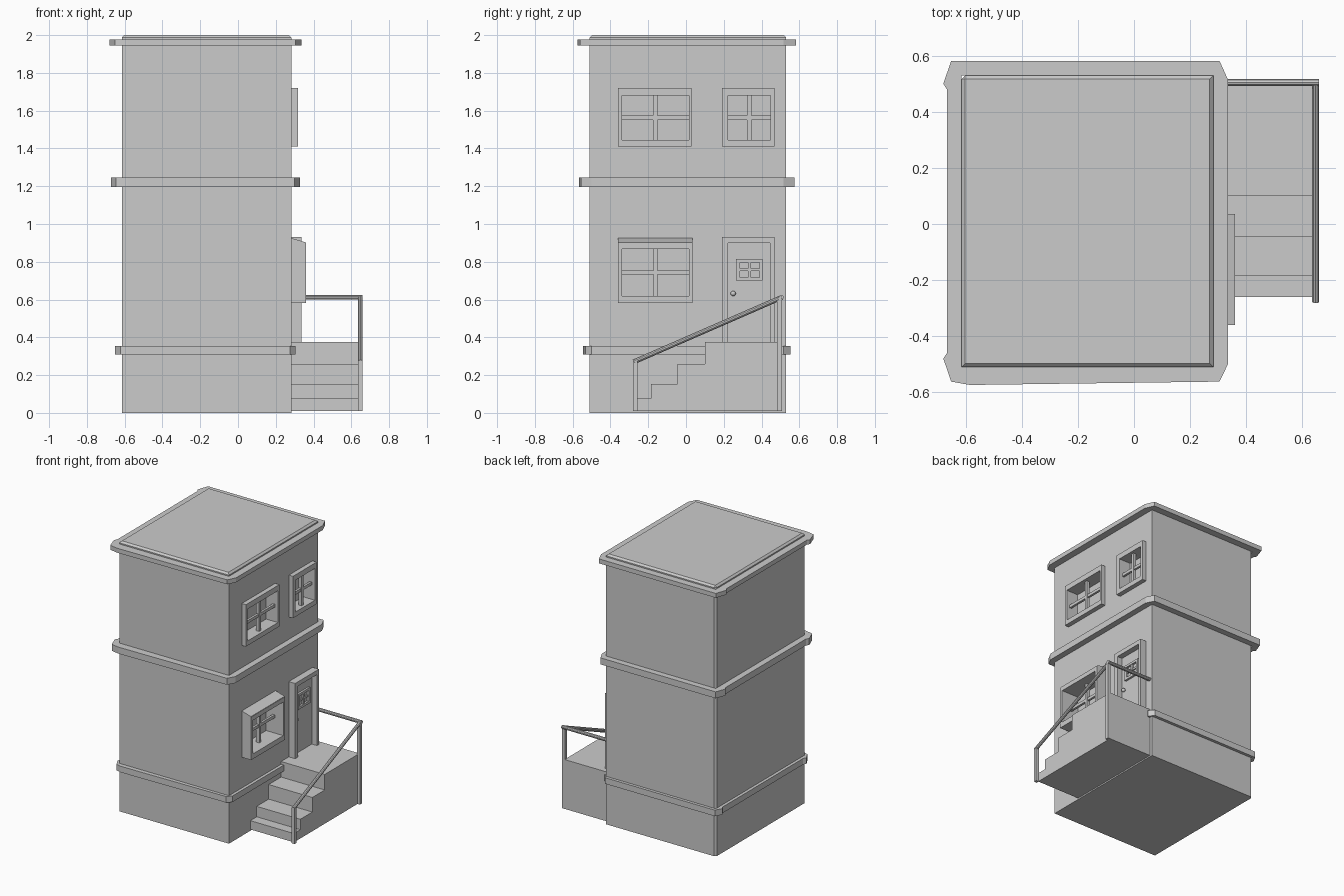
import bpy, bmesh
from mathutils import Vector

if "Cube" in bpy.data.objects:
    bpy.data.objects.remove(bpy.data.objects["Cube"])

X0, X1, Y0, Y1 = -0.615, 0.283, -0.51, 0.53   # house footprint


def finish(name, bm):
    bmesh.ops.recalc_face_normals(bm, faces=bm.faces)
    me = bpy.data.meshes.new(name)
    bm.to_mesh(me)
    bm.free()
    ob = bpy.data.objects.new(name, me)
    bpy.context.collection.objects.link(ob)
    return ob


def box(name, x0, x1, y0, y1, z0, z1):
    bm = bmesh.new()
    bmesh.ops.create_cube(bm, size=1)
    for v in bm.verts:
        v.co = ((x0 + x1) / 2 + v.co.x * (x1 - x0),
                (y0 + y1) / 2 + v.co.y * (y1 - y0),
                (z0 + z1) / 2 + v.co.z * (z1 - z0))
    return finish(name, bm)


def prism(name, pts, x0, x1):
    """Extrude a (y, z) profile along x."""
    bm = bmesh.new()
    f = bm.faces.new([bm.verts.new((x0, y, z)) for y, z in pts])
    r = bmesh.ops.extrude_face_region(bm, geom=[f])
    for v in r["geom"]:
        if isinstance(v, bmesh.types.BMVert):
            v.co.x = x1
    return finish(name, bm)


def ring(name, outer, inner, to3d, a, b):
    """Hollow prism between two loops with equal point counts."""
    bm = bmesh.new()
    loops = [[bm.verts.new(to3d(p, h)) for p in loop]
             for loop, h in ((outer, a), (outer, b), (inner, b), (inner, a))]
    n = len(outer)
    for k in range(4):
        A, B = loops[k], loops[(k + 1) % 4]
        for i in range(n):
            j = (i + 1) % n
            bm.faces.new((A[i], A[j], B[j], B[i]))
    bmesh.ops.remove_doubles(bm, verts=bm.verts, dist=1e-5)
    return finish(name, bm)


def rect(y0, y1, z0, z1):
    return [(y0, z0), (y1, z0), (y1, z1), (y0, z1)]


def frame(name, outer, inner, x0, x1):
    return ring(name, rect(*outer), rect(*inner), lambda p, h: (h, p[0], p[1]), x0, x1)


def bars(name, r, x0, x1, w):
    """Cross of glazing bars filling an opening."""
    cy, cz = (r[0] + r[1]) / 2, (r[2] + r[3]) / 2
    box(name + "_upright_bar", x0, x1, cy - w, cy + w, r[2], r[3])
    box(name + "_cross_bar", x0 + 0.004, x1 - 0.004, r[0], r[1], cz - w, cz + w)


def rod(name, p, q, r=0.013, n=10):
    p, q = Vector(p), Vector(q)
    bm = bmesh.new()
    bmesh.ops.create_cone(bm, cap_ends=True, segments=n, radius1=r, radius2=r,
                          depth=(q - p).length)
    ob = finish(name, bm)
    ob.location = (p + q) / 2
    ob.rotation_euler = (q - p).to_track_quat('Z', 'Y').to_euler()
    return ob


# house walls with a slightly bevelled roof edge
body = box("house_body", X0, X1, Y0, Y1, 0, 2)
bm = bmesh.new()
bm.from_mesh(body.data)
bmesh.ops.bevel(bm, geom=[e for e in bm.edges if all(v.co.z > 1.9 for v in e.verts)
                          or all(v.co.x < 0 and v.co.y > 0 for v in e.verts)],
                offset=0.013, segments=1, affect='EDGES')
bm.to_mesh(body.data)
bm.free()

# windows: name, outer rectangle, opening, front of frame
windows = [
    ("upper_wide_window", (-0.36, 0.03, 1.41, 1.72), (-0.34, 0.015, 1.445, 1.68), 0.317),
    ("upper_narrow_window", (0.19, 0.468, 1.41, 1.72), (0.222, 0.465 - 0.018, 1.445, 1.68), 0.317),
    ("bay_window", (-0.36, 0.035, 0.582, 0.90), (-0.338, 0.015, 0.62, 0.868), 0.36),
]
for name, outer, inner, front in windows:
    cut = box("cutter", 0.22, 0.4, *inner)
    m = body.modifiers.new("cut", 'BOOLEAN')
    m.operation, m.solver, m.object = 'DIFFERENCE', 'EXACT', cut
    bpy.context.view_layer.objects.active = body
    bpy.ops.object.modifier_apply(modifier=m.name)
    bpy.data.objects.remove(cut)
    frame(name + "_frame", outer, inner, X1, front)
    bars(name, inner, 0.27, 0.295, 0.011)

# sloped hood over the bay window
hood = box("bay_window_hood", X1, 0.358, -0.36, 0.035, 0.90, 0.925)
for v in hood.data.vertices:
    if v.co.x > 0.3 and v.co.z > 0.91:
        v.co.z = 0.903


# trim bands around the house, flared at the left corners
def band(name, z0, z1, d):
    outer = [(X0 - d, Y0 + 0.05), (X0 - d - 0.013, Y0 + 0.03), (X0 - d + 0.015, Y0 - d),
             (X0 + 0.03, Y0 - d - 0.012), (X1 + d - 0.03, Y0 - d), (X1 + d, Y0 + 0.01),
             (X1 + d, Y1 - 0.015), (X1 + d - 0.03, Y1 + d), (X0 + 0.03, Y1 + d),
             (X0 - d + 0.015, Y1 + d), (X0 - d - 0.013, Y1 - 0.03), (X0 - d, Y1 - 0.05)]
    inner = [(min(max(x, X0), X1), min(max(y, Y0), Y1)) for x, y in outer]
    ring(name, outer, inner, lambda p, h: (p[0], p[1], h), z0, z1)


band("lower_band", 0.31, 0.355, 0.022)
band("middle_band", 1.197, 1.245, 0.045)
band("top_band", 1.945, 1.978, 0.04 + 0.012)

# door with surround, small window and knob
box("door", X1, 0.293, 0.222, 0.445, 0.375, 0.90)
prism("door_surround", [(0.19, 0.375), (0.222, 0.375), (0.222, 0.90), (0.445, 0.90),
                        (0.445, 0.375), (0.468, 0.375), (0.468, 0.932), (0.19, 0.932)],
      X1, 0.335)
pane = (0.285, 0.388, 0.718, 0.797)
frame("door_window_frame", (0.265, 0.405, 0.70, 0.815), pane, 0.293, 0.308)
bars("door_window", pane, 0.288, 0.306, 0.007)
bm = bmesh.new()
bmesh.ops.create_uvsphere(bm, u_segments=12, v_segments=8, radius=0.014)
for f in bm.faces:
    f.smooth = True
knob = finish("door_knob", bm)
knob.location = (0.305, 0.25, 0.632)

# steps and landing
prism("steps", [(-0.26, 0.01), (-0.26, 0.075), (-0.185, 0.075), (-0.185, 0.152),
                (-0.045, 0.152), (-0.045, 0.26), (0.10, 0.26), (0.10, 0.375),
                (0.507, 0.375), (0.507, 0.01)], X1, 0.64)

# railing
rx = 0.648
box("front_post", 0.636, 0.66, -0.28, -0.257, 0.01, 0.275)
box("back_post", 0.636, 0.66, 0.483, 0.508, 0.01, 0.61)
rod("sloped_rail", (rx, -0.277, 0.27), (rx, 0.508, 0.612))
rod("back_rail", (X1, 0.505, 0.612), (0.66, 0.505, 0.612))
